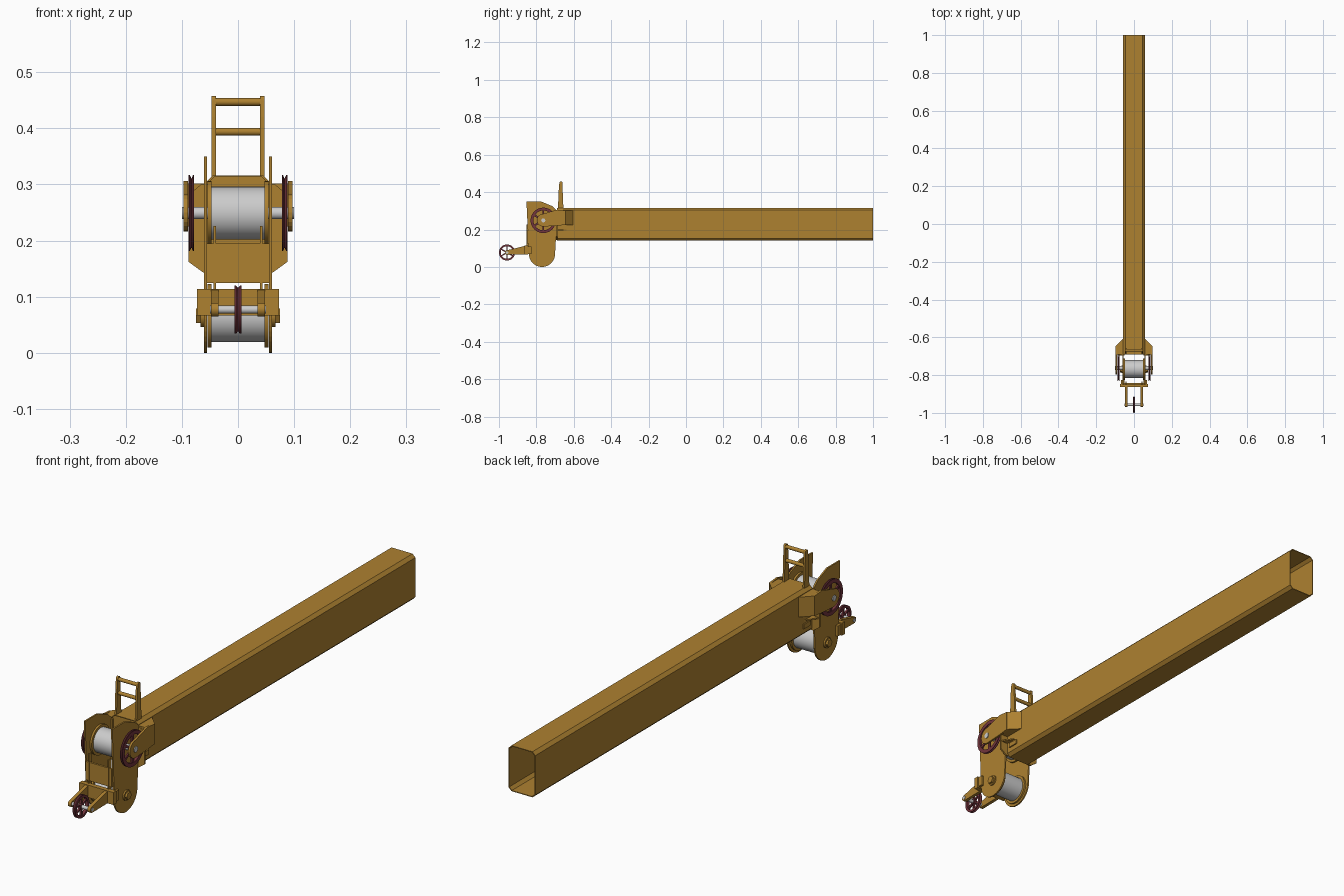
import bpy, bmesh, math
from mathutils import Vector

if "Cube" in bpy.data.objects:
    bpy.data.objects.remove(bpy.data.objects["Cube"])


def material(name, rgb):
    m = bpy.data.materials.new(name)
    m.diffuse_color = (*rgb, 1)
    m.use_nodes = True
    m.node_tree.nodes["Principled BSDF"].inputs["Base Color"].default_value = m.diffuse_color
    return m


AMBER = material("amber_paint", (0.42, 0.22, 0.03))
RED = material("dark_red", (0.17, 0.035, 0.045))


def finish(name, bm, mat, mirror=False, smooth=False):
    bmesh.ops.recalc_face_normals(bm, faces=bm.faces)
    me = bpy.data.meshes.new(name)
    bm.to_mesh(me)
    bm.free()
    ob = bpy.data.objects.new(name, me)
    bpy.context.collection.objects.link(ob)
    if mat:
        me.materials.append(mat)
    if mirror:
        ob.modifiers.new("mirror", 'MIRROR')
    if smooth:
        bpy.ops.object.select_all(action='DESELECT')
        ob.select_set(True)
        bpy.context.view_layer.objects.active = ob
        bpy.ops.object.shade_smooth_by_angle(angle=math.radians(35))
    return ob


def extrude(name, axis, pts, a, b, mat=AMBER, mirror=False):
    """Prism of a 2D profile along an axis: X -> (y,z), Y -> (x,z), Z -> (x,y)."""
    place = {'X': lambda p, q, t: (t, p, q), 'Y': lambda p, q, t: (p, t, q),
             'Z': lambda p, q, t: (p, q, t)}[axis]
    bm = bmesh.new()
    f = bm.faces.new([bm.verts.new(place(p, q, a)) for p, q in pts])
    r = bmesh.ops.extrude_face_region(bm, geom=[f])
    bmesh.ops.translate(bm, vec=Vector(place(0, 0, b - a)),
                        verts=[v for v in r['geom'] if isinstance(v, bmesh.types.BMVert)])
    return finish(name, bm, mat, mirror)


def box(name, x, y, z, mat=AMBER, mirror=False):
    return extrude(name, 'X', [(y[0], z[0]), (y[1], z[0]), (y[1], z[1]), (y[0], z[1])],
                   x[0], x[1], mat, mirror)


def arc(cy, cz, r, a0, a1, n=12):
    return [(cy + r * math.cos(math.radians(a0 + (a1 - a0) * i / n)),
             cz + r * math.sin(math.radians(a0 + (a1 - a0) * i / n))) for i in range(n + 1)]


def lathe(bm, prof, cy, cz, n=40, closed=False):
    """Revolve (x, radius) profile about an X-directed axis."""
    rings = [[bm.verts.new((x, cy + r * math.cos(2 * math.pi * i / n),
                            cz + r * math.sin(2 * math.pi * i / n))) for i in range(n)]
             for x, r in prof]
    pairs = list(zip(rings, rings[1:])) + ([(rings[-1], rings[0])] if closed else [])
    for p, q in pairs:
        for i in range(n):
            bm.faces.new((p[i], p[(i + 1) % n], q[(i + 1) % n], q[i]))
    if not closed:
        bm.faces.new(rings[0])
        bm.faces.new(rings[-1])


def cyl(name, x0, x1, cy, cz, r, mat=None, n=40, mirror=False):
    bm = bmesh.new()
    lathe(bm, [(x0, r), (x1, r)], cy, cz, n)
    return finish(name, bm, mat, mirror, n > 8)


def spoked_wheel(name, x, w, cy, cz, R, mirror=False):
    """Grooved rim, hub and six spokes."""
    bm = bmesh.new()
    i = R * 0.78
    lathe(bm, [(x - w, i), (x - w, R), (x - w * .6, R), (x, R * .9),
               (x + w * .6, R), (x + w, R), (x + w, i)], cy, cz, closed=True)
    h = R * .27
    lathe(bm, [(x - w, h), (x + w, h)], cy, cz, 24)
    for k in range(6):
        a = math.radians(60 * k + 30)
        d, s = Vector((0, math.cos(a), math.sin(a))), Vector((0, -math.sin(a), math.cos(a)))
        c = Vector((x, cy, cz))
        v = [[bm.verts.new(c + d * rr + s * (sy * R * .075) + Vector((sx * w * .6, 0, 0)))
              for sx, sy in ((-1, -1), (1, -1), (1, 1), (-1, 1))] for rr in (h * .9, R * .8)]
        for j in range(4):
            bm.faces.new((v[0][j], v[0][(j + 1) % 4], v[1][(j + 1) % 4], v[1][j]))
    return finish(name, bm, RED, mirror, True)


# Boom: chamfered hollow tube, closed by a plate at the head
def octagon(w, z0, z1, c):
    return [(-w + c, z0), (w - c, z0), (w, z0 + c), (w, z1 - c),
            (w - c, z1), (-w + c, z1), (-w, z1 - c), (-w, z0 + c)]


bm = bmesh.new()
outer, inner = octagon(.057, .14, .316, .012), octagon(.054, .143, .313, .011)
loops = [[bm.verts.new((x, y, z)) for x, z in o]
         for o, y in ((outer, -.69), (outer, 1), (inner, 1), (inner, -.69))]
for k in range(4):
    p, q = loops[k], loops[(k + 1) % 4]
    for i in range(8):
        bm.faces.new((p[i], p[(i + 1) % 8], q[(i + 1) % 8], q[i]))
finish("boom_tube", bm, AMBER)
extrude("boom_end_plate", 'Y', inner, -.685, -.68)

# Head side plates
plate = ([(-.853, .35), (-.84, .07)] + arc(-.77, .07, .07, 180, 360, 20)[1:]
         + [(-.693, .20), (-.693, .305), (-.715, .325), (-.775, .35)])
extrude("head_side_plate", 'X', plate, .055, .061, mirror=True)
box("head_front_plate", (-.056, .056), (-.85, -.842), (.124, .195))
box("rope_guide_ear", (.039, .044), (-.852, -.835), (.105, .226), mirror=True)

# Flared collar plates at the boom head
extrude("collar_wing", 'Y', [(.05, .3), (.066, .3), (.078, .29), (.088, .28), (.088, .162),
                             (.062, .143), (.05, .143)], -.695, -.688, mirror=True)
extrude("wing_gusset", 'Z', [(.055, -.69), (.086, -.69), (.057, -.64)], .195, .2, mirror=True)
box("side_tab", (.056, .062), (-.672, -.632), (.17, .188), mirror=True)

# Outer sheave arms and the flared box that carries them
extrude("arm_box", 'Z', [(.055, -.69), (.096, -.69), (.096, -.645), (.057, -.605)],
        .225, .302, mirror=True)
arm = arc(-.763, .25, .034, 90, 270) + [(-.69, .22), (-.645, .225), (-.645, .302), (-.69, .306)]
extrude("sheave_arm", 'X', arm, .089, .097, mirror=True)

# Upper and lower rope drums with flanges
for label, z, r in (("upper", .249, .047), ("lower", .066, .047)):
    cyl(label + "_drum", -.047, .047, -.768, z, r)
    cyl(label + "_drum_flange", .047, .0545, -.768, z, r + .01, AMBER, mirror=True)
cyl("upper_axle", -.1, .1, -.763, .249, .011, n=24)
cyl("lower_hub_boss", .06, .067, -.77, .066, .02, AMBER, 24, True)
cyl("lower_hub_nut", .067, .075, -.77, .066, .015, AMBER, 6, True)
spoked_wheel("side_sheave", .083, .005, -.763, .249, .068, True)

# Guard frame on top of the boom
post = [(-.685, .305), (-.655, .305), (-.66, .42)] + arc(-.669, .45, .008, 0, 180, 8) + [(-.68, .42)]
extrude("guard_post", 'X', post, .039, .047, mirror=True)
for i, z in enumerate((.394, .447)):
    cyl("guard_rung_%d" % i, -.04, .04, -.669, z, .007, AMBER, 16)

# Lower front bracket with guide wheel
box("front_bracket", (-.073, .073), (-.864, -.846), (.066, .114))
box("bracket_lug", (.05, .07), (-.85, -.825), (.07, .11), mirror=True)
fork = [(-.862, .066), (-.862, .112)] + arc(-.957, .077, .012, 90, 270, 10)
extrude("wheel_fork_arm", 'X', fork, .035, .048, mirror=True)
cyl("guide_wheel_axle", -.05, .05, -.957, .077, .007, n=20)
spoked_wheel("guide_wheel", 0, .006, -.957, .077, .043)
